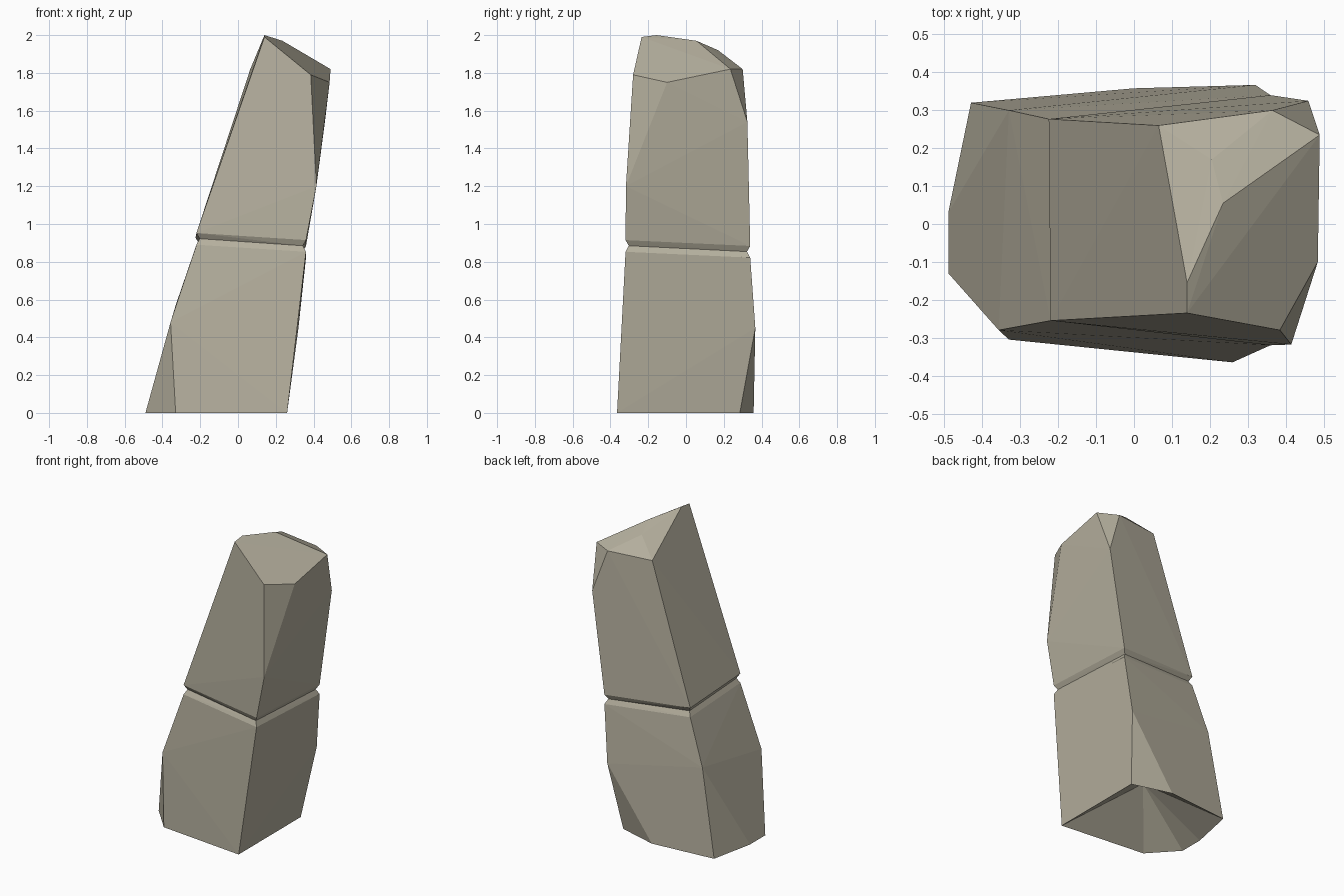
import bpy, bmesh, math
from mathutils import Vector

cube = bpy.data.objects.get("Cube")
if cube:
    bpy.data.objects.remove(cube, do_unlink=True)

# Stone colour
stone = bpy.data.materials.new("warm_grey_stone")
stone.use_nodes = True
colour = (0.46, 0.43, 0.34, 1)
stone.diffuse_color = colour
bsdf = stone.node_tree.nodes["Principled BSDF"]
bsdf.inputs["Base Color"].default_value = colour
bsdf.inputs["Roughness"].default_value = 0.9


def ring(corners, inset, lift):
    """Corners of the tilted plane that the groove runs along."""
    return [(x - math.copysign(inset, x), y - math.copysign(inset, y),
             0.895 - 0.07 * x - 0.047 * y + lift) for x, y in corners]


def add_hull(bm, points, seam):
    """Add a faceted block, open at the seam it shares with its neighbour."""
    verts = [bm.verts.new(p) for p in points + seam]
    seam_verts = set(verts[len(points):])
    bmesh.ops.convex_hull(bm, input=verts)
    caps = [f for f in bm.faces if set(f.verts) <= seam_verts]
    bmesh.ops.delete(bm, geom=caps, context='FACES')


groove = [(-0.22, -0.255), (0.36, -0.32), (0.36, 0.34), (-0.225, 0.277)]
seam = ring(groove, 0.017, 0)

# Lower block: ground outline, then the shoulder corners
foot = [(-0.33, -0.305, 0), (0.26, -0.365, 0), (0.26, 0.285, 0),
        (0.0, 0.358, 0), (-0.43, 0.32, 0), (-0.49, 0.03, 0), (-0.49, -0.13, 0)]
shoulders = [(-0.357, -0.28, 0.48), (-0.33, 0.3, 0.57), (0.32, 0.367, 0.45)]

# Upper block: side corners, then the slanted crown
sides = [(0.415, -0.318, 1.2), (0.46, 0.325, 1.54), (0.485, -0.1, 1.75)]
crown = [(0.385, -0.28, 1.79), (0.49, 0.235, 1.82), (0.365, 0.3, 1.82),
         (0.065, 0.26, 1.82), (0.14, -0.235, 1.99), (0.14, -0.155, 2.0),
         (0.235, 0.055, 1.97), (0.205, 0.17, 1.92)]

bm = bmesh.new()
add_hull(bm, foot + shoulders + ring(groove, 0, -0.032), seam)
add_hull(bm, sides + crown + ring(groove, 0, 0.03), seam)
bmesh.ops.remove_doubles(bm, verts=bm.verts, dist=0.0005)
bmesh.ops.dissolve_limit(bm, angle_limit=math.radians(1),
                         verts=bm.verts, edges=bm.edges)
bmesh.ops.recalc_face_normals(bm, faces=bm.faces)

# Hollow underside
base = [f for f in bm.faces if all(v.co.z < 0.001 for v in f.verts)]
for v in bmesh.ops.poke(bm, faces=base)["verts"]:
    v.co = Vector((-0.08, -0.01, 0.26))

mesh = bpy.data.meshes.new("rock_pillar")
bm.to_mesh(mesh)
bm.free()
mesh.materials.append(stone)
pillar = bpy.data.objects.new("rock_pillar", mesh)
bpy.context.collection.objects.link(pillar)
